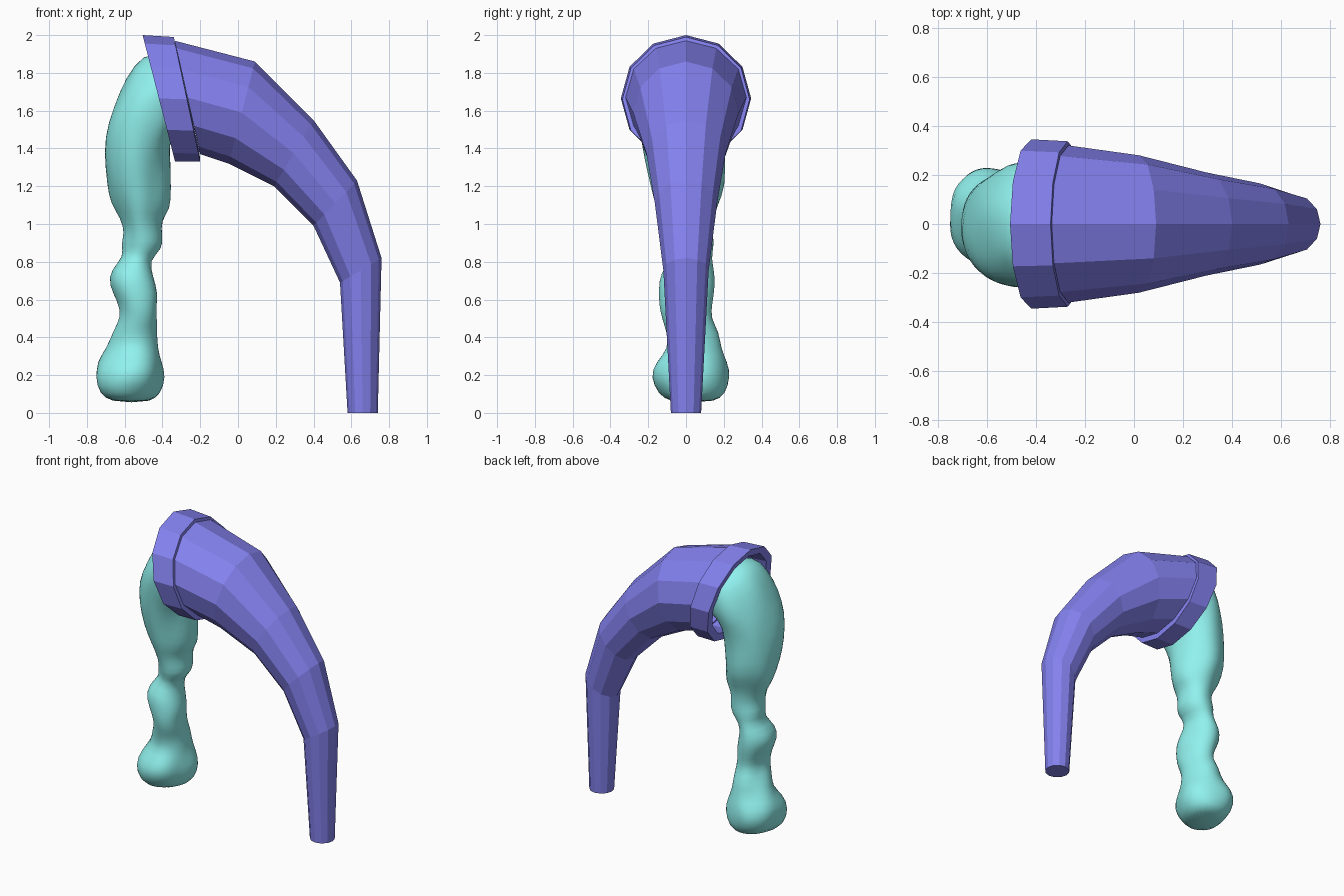
import bpy, bmesh, math
from mathutils import Vector, noise


def material(name, color):
    m = bpy.data.materials.new(name)
    m.diffuse_color = (*color, 1)
    return m


def loft(name, sections, sides, mat, closed=False, wobble=0.0):
    """Elliptical rings; each is (x1, z1, x2, z2, y centre, y half-width)."""
    bm = bmesh.new()
    rings = []
    for x1, z1, x2, z2, yc, hy in sections:
        a, b = Vector((x1, yc, z1)), Vector((x2, yc, z2))
        mid, half = (a + b) / 2, (a - b) / 2
        ring = []
        for i in range(sides):
            t = 2 * math.pi * i / sides
            p = mid + half * math.cos(t) + Vector((0, hy * math.sin(t), 0))
            if wobble:
                p += (p - mid).normalized() * wobble * noise.noise(p * 6)
            ring.append(bm.verts.new(p))
        rings.append(ring)
    pairs = list(zip(rings, rings[1:]))
    if closed:
        pairs.append((rings[-1], rings[0]))
    else:
        bm.faces.new(rings[0])
        bm.faces.new(rings[-1])
    for r, s in pairs:
        for i in range(sides):
            j = (i + 1) % sides
            bm.faces.new((r[i], r[j], s[j], s[i]))
    bmesh.ops.recalc_face_normals(bm, faces=bm.faces)
    me = bpy.data.meshes.new(name)
    bm.to_mesh(me)
    bm.free()
    ob = bpy.data.objects.new(name, me)
    bpy.context.collection.objects.link(ob)
    me.materials.append(mat)
    return ob


purple = material("horn_purple", (0.23, 0.22, 0.86))
teal = material("slime_teal", (0.28, 0.88, 0.85))

# curved tapering horn, hollow behind the mouth
loft("horn", [
    (-0.17, 1.82, -0.10, 1.44, 0, 0.20),
    (-0.33, 1.94, -0.205, 1.40, 0, 0.28),
    (-0.335, 1.97, -0.20, 1.37, 0, 0.32),
    (0.09, 1.86, -0.05, 1.32, 0, 0.28),
    (0.40, 1.55, 0.19, 1.20, 0, 0.21),
    (0.63, 1.23, 0.40, 0.99, 0, 0.165),
    (0.76, 0.82, 0.54, 0.69, 0, 0.12),
    (0.74, 0.0, 0.58, 0.0, 0, 0.08),
], 12, purple)

# band around the mouth
loft("mouth_rim", [
    (-0.505, 2.0, -0.333, 1.33, 0, 0.345),
    (-0.34, 1.99, -0.20, 1.33, 0, 0.337),
    (-0.33, 1.94, -0.205, 1.39, 0, 0.28),
    (-0.49, 1.95, -0.345, 1.385, 0, 0.29),
], 12, purple, closed=True)

# slime pouring down out of the mouth
slime = loft("slime", [
    (-0.66, 0.055, -0.47, 0.055, 0.03, 0.12),
    (-0.74, 0.10, -0.42, 0.10, 0.03, 0.19),
    (-0.765, 0.19, -0.39, 0.19, 0.03, 0.22),
    (-0.74, 0.27, -0.40, 0.27, 0.035, 0.20),
    (-0.68, 0.34, -0.425, 0.34, 0.04, 0.15),
    (-0.66, 0.43, -0.44, 0.43, 0.03, 0.13),
    (-0.625, 0.51, -0.42, 0.49, 0.0, 0.12),
    (-0.65, 0.59, -0.42, 0.56, -0.01, 0.14),
    (-0.685, 0.68, -0.425, 0.63, 0.0, 0.145),
    (-0.68, 0.76, -0.455, 0.72, 0.01, 0.15),
    (-0.61, 0.83, -0.475, 0.81, 0.02, 0.11),
    (-0.62, 0.89, -0.41, 0.87, 0.02, 0.13),
    (-0.605, 0.95, -0.41, 0.94, 0.015, 0.13),
    (-0.62, 1.03, -0.42, 1.02, 0.01, 0.14),
    (-0.67, 1.11, -0.37, 1.08, 0.01, 0.165),
    (-0.70, 1.22, -0.36, 1.18, 0.01, 0.195),
    (-0.715, 1.38, -0.36, 1.32, 0.0, 0.21),
    (-0.695, 1.54, -0.355, 1.43, -0.01, 0.24),
    (-0.63, 1.70, -0.33, 1.49, -0.015, 0.26),
    (-0.55, 1.85, -0.27, 1.52, -0.01, 0.25),
    (-0.46, 1.93, -0.20, 1.53, 0.0, 0.23),
    (-0.30, 1.88, -0.14, 1.54, 0.0, 0.19),
], 24, teal, wobble=0.035)
sub = slime.modifiers.new("smooth", "SUBSURF")
sub.levels = sub.render_levels = 1
slime.data.shade_smooth()
